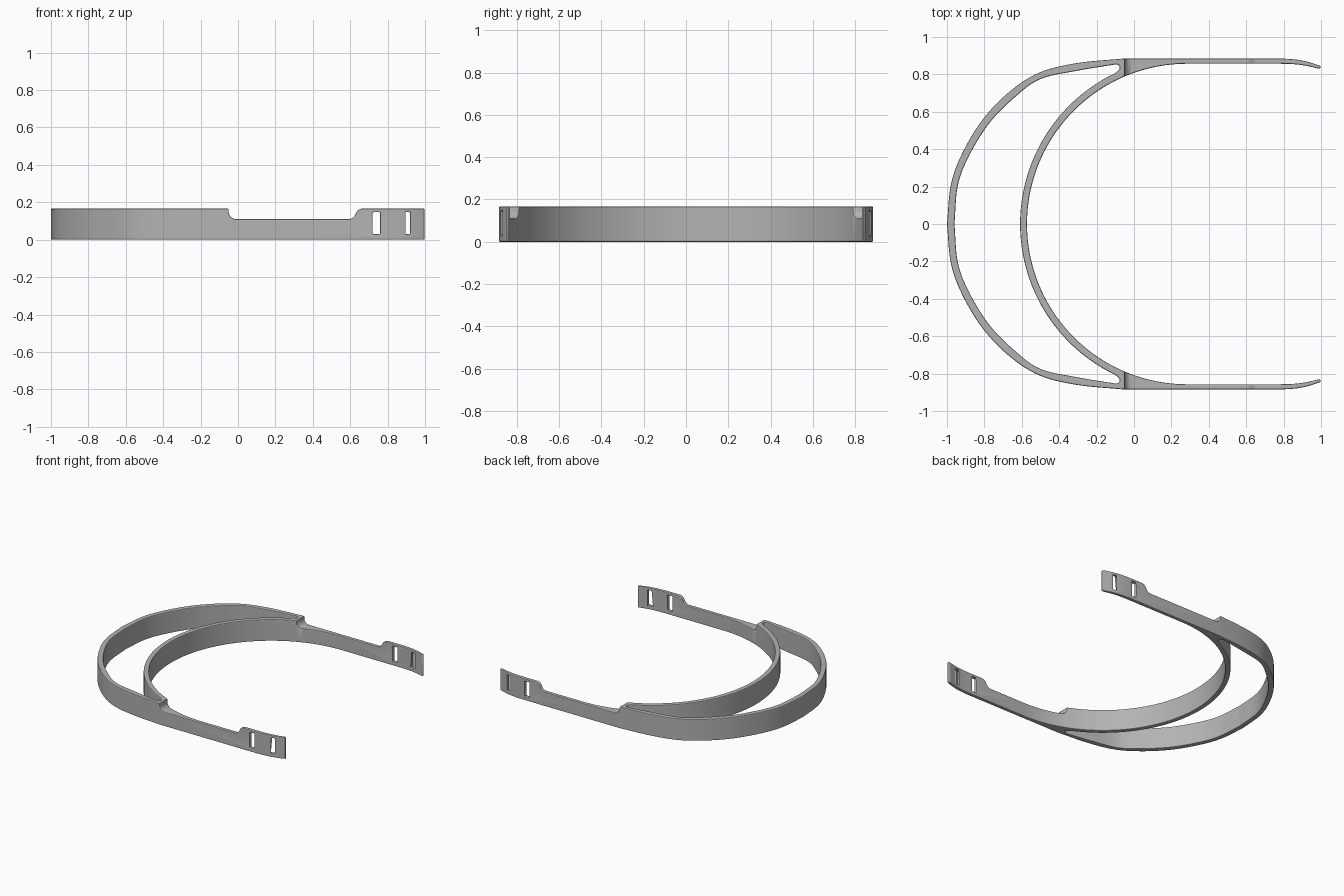
import bpy
import bmesh
import math
from mathutils import Vector

HEIGHT = 0.167

cube = bpy.data.objects.get("Cube")
if cube:
    bpy.data.objects.remove(cube, do_unlink=True)

grey = bpy.data.materials.new("matte grey plastic")
grey.use_nodes = True
colour = (0.45, 0.45, 0.45, 1)
grey.diffuse_color = colour
grey.node_tree.nodes["Principled BSDF"].inputs["Base Color"].default_value = colour


def spline(points, steps=7):
    """Smooth open curve through the points."""
    p = [Vector(q) for q in points]
    p = [2 * p[0] - p[1]] + p + [2 * p[-1] - p[-2]]
    out = []
    for a, b, c, d in zip(p, p[1:], p[2:], p[3:]):
        for i in range(steps):
            t = i / steps
            out.append(0.5 * (2 * b + (c - a) * t + (2 * a - 5 * b + 4 * c - d) * t * t
                              + (3 * b - a - 3 * c + d) * t ** 3))
    return out + [p[-2]]


def arc(cx, cy, r, start, end, steps):
    """Circular arc, angles in degrees."""
    angles = [math.radians(start + (end - start) * i / steps) for i in range(steps + 1)]
    return [Vector((cx + r * math.cos(a), cy + r * math.sin(a))) for a in angles]


def mirrored(half):
    """Close a half outline that starts and ends on y = 0."""
    return half + [Vector((q.x, -q.y)) for q in reversed(half[1:-1])]


def prism(name, outline, low, high, upright=False):
    """Extrude an outline along z, or along y when it is drawn in x and z."""
    bm = bmesh.new()
    place = (lambda q: (q[0], low, q[1])) if upright else (lambda q: (q[0], q[1], low))
    face = bm.faces.new([bm.verts.new(place(q)) for q in outline])
    moved = bmesh.ops.extrude_face_region(bm, geom=[face])["geom"]
    shift = Vector((0, high - low, 0)) if upright else Vector((0, 0, high - low))
    bmesh.ops.translate(bm, vec=shift, verts=[v for v in moved if isinstance(v, bmesh.types.BMVert)])
    bmesh.ops.recalc_face_normals(bm, faces=bm.faces)
    mesh = bpy.data.meshes.new(name)
    bm.to_mesh(mesh)
    bm.free()
    mesh.materials.append(grey)
    obj = bpy.data.objects.new(name, mesh)
    bpy.context.collection.objects.link(obj)
    return obj


# Plan of the headband: outer hoop, side arm, bent tip, then the inner hoop
outer_edge = spline([(-1, 0), (-0.979, 0.21), (-0.92, 0.375), (-0.808, 0.56), (-0.66, 0.712),
                     (-0.5, 0.812), (-0.3, 0.861), (-0.05, 0.885)])
arm_outer = spline([(0.78, 0.885), (0.86, 0.88), (0.93, 0.867), (0.995, 0.846)], 4)
arm_tip = [Vector((1, 0.84)), Vector((0.994, 0.831))]
arm_inner = spline([(0.985, 0.831), (0.92, 0.846), (0.86, 0.854), (0.78, 0.857)], 4)
inner_edge = arc(0.285, 0, 0.857, 90, 180, 48)
inner_edge[-1].y = 0
headband = prism("headband", mirrored(outer_edge + arm_outer + arm_tip + arm_inner + inner_edge),
                 0, HEIGHT)

# Crescent opening between the two hoops
gap_outer = spline([(-0.96, 0), (-0.942, 0.205), (-0.884, 0.36), (-0.776, 0.536), (-0.64, 0.675),
                    (-0.5, 0.775), (-0.3, 0.82), (-0.1, 0.853)])
gap_end = arc(-0.094, 0.835, 0.018, 70, -60, 6)
gap_inner = arc(0.285, 0, 0.894, 115.5, 180, 40)
gap_inner[-1].y = 0
cutters = [prism("crescent_cutter", mirrored(gap_outer + gap_end + gap_inner), -0.1, 0.4)]

# Lowered top of the arms, with a rounded step at each end
notch = ([Vector((-0.05, 0.3))] + arc(-0.01, 0.15, 0.04, 180, 270, 6)
         + arc(0.59, 0.15, 0.04, 270, 335, 5) + arc(0.668, 0.127, 0.04, 150, 90, 5)
         + [Vector((0.668, 0.3))])
cutters.append(prism("notch_cutter", notch, -1.2, 1.2, True))

# Strap slots near the arm tips
for x in (0.74, 0.9):
    slot = [(x - 0.02, 0.03), (x + 0.02, 0.03), (x + 0.02, 0.147), (x - 0.02, 0.147)]
    cutters.append(prism("slot_cutter", slot, -1.2, 1.2, True))

bpy.ops.object.select_all(action="DESELECT")
bpy.context.view_layer.objects.active = headband
headband.select_set(True)
for cutter in cutters:
    cutter.hide_render = True
    cut = headband.modifiers.new("cut", "BOOLEAN")
    cut.operation = "DIFFERENCE"
    cut.solver = "EXACT"
    cut.object = cutter
    bpy.ops.object.modifier_apply(modifier=cut.name)
for cutter in cutters:
    bpy.data.objects.remove(cutter, do_unlink=True)

# Softened rims
soft = headband.modifiers.new("soft rims", "BEVEL")
soft.width = 0.006
soft.segments = 2
soft.limit_method = "ANGLE"
soft.angle_limit = math.radians(50)
soft.use_clamp_overlap = False
bpy.ops.object.modifier_apply(modifier=soft.name)
bpy.ops.object.shade_smooth_by_angle(angle=math.radians(22))
